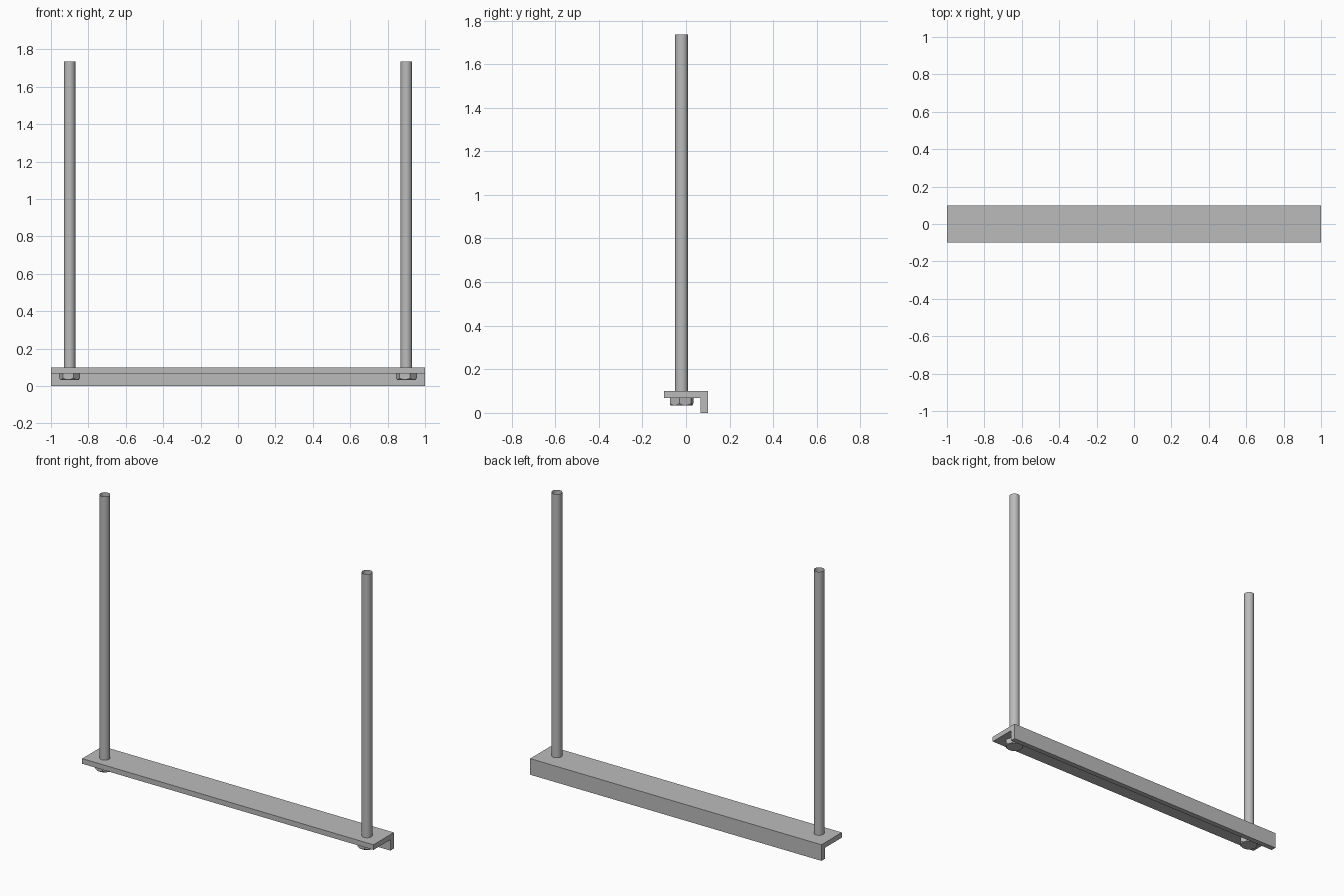
import bpy, bmesh, math
from mathutils import Matrix

cube = bpy.data.objects.get("Cube")
if cube:
    bpy.data.objects.remove(cube, do_unlink=True)

steel = bpy.data.materials.new("grey steel")
steel.use_nodes = True
GREY = (0.5, 0.5, 0.5, 1)
steel.diffuse_color = GREY
steel.node_tree.nodes["Principled BSDF"].inputs["Base Color"].default_value = GREY

BAR_TOP, BAR_UNDER, ROD_TOP = 0.1, 0.068, 1.735
ROD_X, ROD_Y, ROD_R = 0.9, -0.02, 0.03
HEAD_BOTTOM, HEAD_R = 0.033, 0.057


def make_object(name, bm):
    bmesh.ops.recalc_face_normals(bm, faces=bm.faces)
    mesh = bpy.data.meshes.new(name)
    bm.to_mesh(mesh)
    bm.free()
    mesh.materials.append(steel)
    obj = bpy.data.objects.new(name, mesh)
    bpy.context.collection.objects.link(obj)
    return obj


def tapered(name, x, z0, z1, r0, r1, sides, turn=0, caps=True):
    """Upright cylinder or cone between two heights on the rod axis."""
    bm = bmesh.new()
    place = Matrix.Translation((x, ROD_Y, (z0 + z1) / 2)) @ Matrix.Rotation(turn, 4, "Z")
    bmesh.ops.create_cone(bm, cap_ends=caps, segments=sides, radius1=r0,
                          radius2=r1, depth=z1 - z0, matrix=place)
    return make_object(name, bm)


def smooth(obj):
    bpy.ops.object.select_all(action="DESELECT")
    obj.select_set(True)
    bpy.context.view_layer.objects.active = obj
    bpy.ops.object.shade_smooth_by_angle(angle=math.radians(30))


# Angle bar: L profile swept along x
profile = [(-0.1, BAR_UNDER), (0.067, BAR_UNDER), (0.067, 0), (0.1, 0),
           (0.1, BAR_TOP), (-0.1, BAR_TOP)]
bm = bmesh.new()
end = bm.faces.new([bm.verts.new((-1, y, z)) for y, z in profile])
swept = bmesh.ops.extrude_face_region(bm, geom=[end], use_keep_orig=True)
bmesh.ops.translate(bm, vec=(2, 0, 0),
                    verts=[v for v in swept["geom"] if isinstance(v, bmesh.types.BMVert)])
make_object("angle_bar", bm)

for side, x in (("left", ROD_X), ("right", -ROD_X)):
    # Hollow upright rod, open at the top
    rod = tapered(side + "_rod", x, BAR_UNDER, ROD_TOP, ROD_R, ROD_R, 32, caps=False)
    smooth(rod)

    # Hex head under the bar, its lower corners chamfered by a cone
    head = tapered(side + "_hex_head", x, HEAD_BOTTOM, BAR_UNDER, HEAD_R, HEAD_R, 6,
                   turn=math.radians(80))
    cutter = tapered(side + "_chamfer_cutter", x, HEAD_BOTTOM - 0.002, BAR_UNDER + 0.01,
                     HEAD_R * 0.82, HEAD_R * 1.5, 32)
    cutter.hide_render = True
    cutter.hide_viewport = True
    chamfer = head.modifiers.new("chamfer", "BOOLEAN")
    chamfer.operation = "INTERSECT"
    chamfer.solver = "EXACT"
    chamfer.object = cutter
